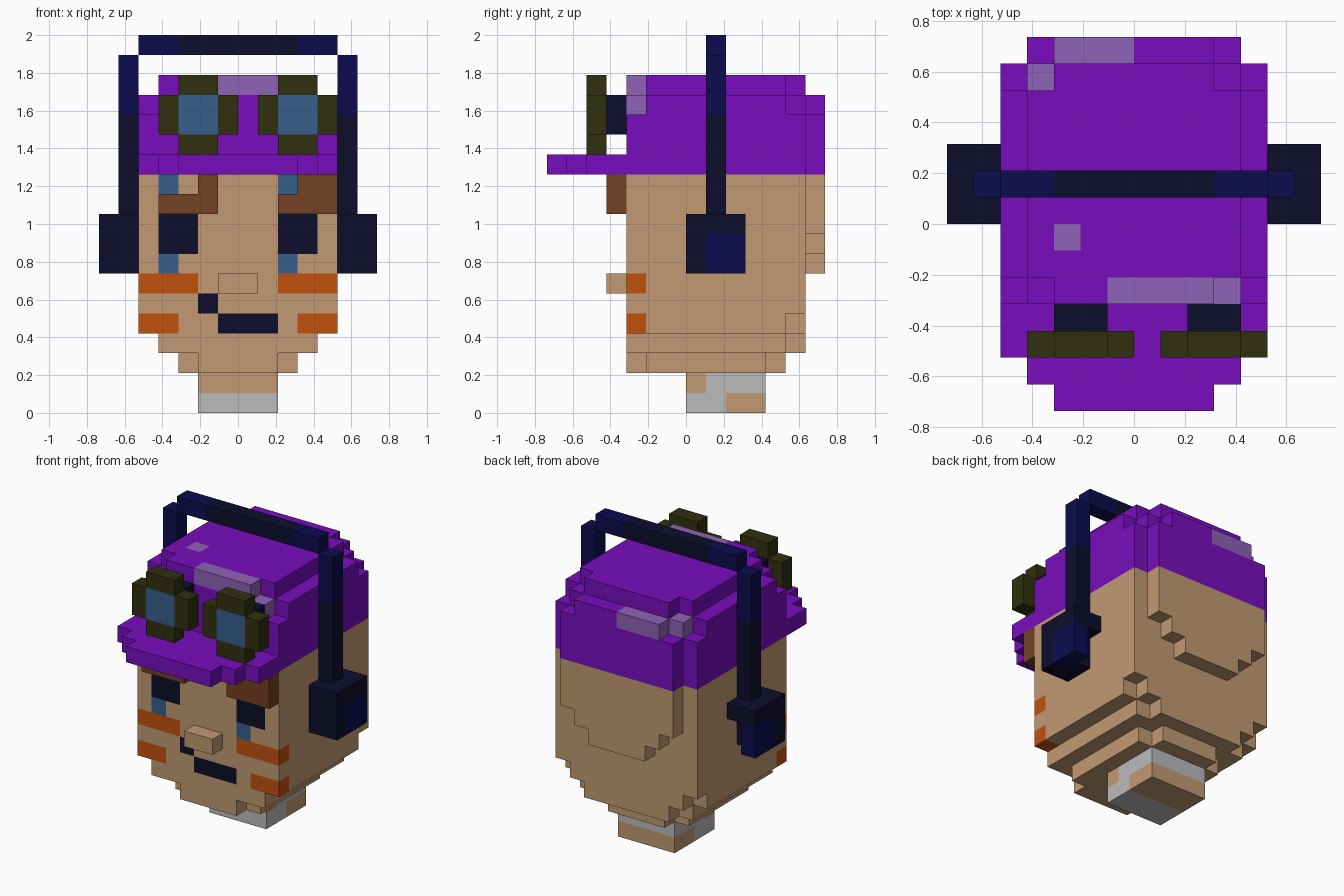
import bpy
import bmesh
from mathutils import Vector

cube = bpy.data.objects.get("Cube")
if cube:
    bpy.data.objects.remove(cube, do_unlink=True)

UNIT = 2 / 19  # edge length of one block


def material(name, *rgb):
    """Flat material from sRGB bytes, converted to linear."""
    linear = [(c / 255 / 12.92) if c < 11 else ((c / 255 + 0.055) / 1.055) ** 2.4 for c in rgb]
    mat = bpy.data.materials.new(name)
    mat.use_nodes = True
    mat.diffuse_color = (*linear, 1)
    bsdf = next(n for n in mat.node_tree.nodes if n.type == 'BSDF_PRINCIPLED')
    bsdf.inputs["Base Color"].default_value = (*linear, 1)
    bsdf.inputs["Roughness"].default_value = 0.9
    return mat


PURPLE = material("purple", 120, 13, 190)
LILAC = material("lilac", 143, 98, 182)
SKIN = material("skin", 193, 154, 115)
BROWN = material("brown", 115, 65, 35)
ORANGE = material("orange", 194, 81, 15)
NAVY = material("dark navy", 13, 13, 44)
INDIGO = material("indigo", 12, 12, 80)
OLIVE = material("olive", 48, 48, 15)
BLUE = material("steel blue", 55, 95, 140)
GREY = material("light grey", 187, 187, 187)


def box(x, y, z):
    """Set of unit cells inside three (low, high) ranges."""
    return {(i, j, k) for i in range(*x) for j in range(*y) for k in range(*z)}


def wide(half, y, z):
    """Box centred on x = 0."""
    return box((-half, half), y, z)


def mirrored(cells):
    return {(-1 - i, j, k) for i, j, k in cells}


def both(cells):
    return cells | mirrored(cells)


def part(name, cells, base, paint=()):
    """Blocky solid: outer faces of the cells, painted cell by cell."""
    mats = [base] + [m for m, _ in paint]
    bm = bmesh.new()
    corners = {}

    def vert(p):
        if p not in corners:
            corners[p] = bm.verts.new(Vector(p) * UNIT)
        return corners[p]

    for cell in sorted(cells):
        index = 0
        for n, (_, area) in enumerate(paint, 1):
            if cell in area:
                index = n
        for axis in range(3):
            for side in (0, 1):
                near = list(cell)
                near[axis] += 2 * side - 1
                if tuple(near) in cells:
                    continue
                ring = []
                for a, b in ((0, 0), (1, 0), (1, 1), (0, 1)):
                    p = list(cell)
                    p[axis] += side
                    p[(axis + 1) % 3] += a
                    p[(axis + 2) % 3] += b
                    ring.append(vert(tuple(p)))
                face = bm.faces.new(ring if side else ring[::-1])
                face.material_index = index
    mesh = bpy.data.meshes.new(name)
    bm.to_mesh(mesh)
    bm.free()
    for m in mats:
        mesh.materials.append(m)
    obj = bpy.data.objects.new(name, mesh)
    bpy.context.collection.objects.link(obj)
    return obj


# Neck with a stepped collar
part("neck", wide(2, (0, 4), (0, 2)), SKIN, [
    (GREY, wide(2, (1, 4), (1, 2)) | wide(2, (0, 2), (0, 1)))])

# Head: stepped chin, main block and raised back
head = (wide(2, (-3, 5), (2, 3)) | wide(3, (-2, 4), (2, 3))
        | wide(4, (-3, 5), (3, 4)) | wide(3, (5, 6), (3, 4))
        | wide(5, (-3, 5), (4, 12)) | wide(4, (5, 6), (4, 5)) | wide(5, (5, 6), (5, 12))
        | wide(2, (6, 7), (7, 8)) | wide(3, (6, 7), (8, 9)) | wide(4, (6, 7), (9, 12)))
FACE = (-3, -2)
stripes = both(box((2, 5), FACE, (6, 7)) | box((3, 5), FACE, (4, 5)))
eyes = both(box((2, 4), FACE, (8, 10)))
mouth = box((-1, 2), FACE, (4, 5)) | box((-2, -1), FACE, (5, 6))
tears = set()
for x in (-4, 2):
    for z in (7, 11):
        tears |= box((x, x + 1), FACE, (z, z + 1))
part("head", head, SKIN, [(ORANGE, stripes), (NAVY, eyes | mouth), (BLUE, tears)])

# Raised facial features
RAISED = (-4, -3)
part("nose", wide(1, RAISED, (6, 7)), SKIN)
part("right_eyebrow", box((-4, -1), RAISED, (10, 11)) | box((-2, -1), RAISED, (11, 12)), BROWN)
part("left_eyebrow", box((2, 5), RAISED, (10, 11)) | box((3, 5), RAISED, (11, 12)), BROWN)

# Cap: crown with stepped top corners and a tapered brim
crown = (wide(5, (-3, 6), (12, 15)) | wide(4, (6, 7), (12, 15))
         | wide(4, (-3, 6), (15, 16)) | wide(5, (-2, 5), (15, 16)) | wide(3, (6, 7), (15, 16))
         | wide(3, (-3, 6), (16, 17)) | wide(4, (-2, 5), (16, 17)))
shine = (box((-1, 3), FACE, (16, 17)) | box((3, 4), FACE, (15, 16))
         | box((-3, -2), (-1, 0), (16, 17))
         | box((-3, 0), (6, 7), (15, 16)) | box((-4, -3), (5, 6), (15, 16)))
part("cap_crown", crown, PURPLE, [(LILAC, shine)])
part("cap_brim", wide(5, (-5, -3), (12, 13)) | wide(4, (-6, -5), (12, 13))
     | wide(3, (-7, -6), (12, 13)), PURPLE)

# Goggles: cross-shaped rims with square lenses on short mounts
for side, x in (("right", -4), ("left", 1)):
    lens = box((x + 1, x + 3), (-5, -4), (14, 16))
    rim = box((x, x + 4), (-5, -4), (14, 16)) | box((x + 1, x + 3), (-5, -4), (13, 17))
    part(side + "_goggle", rim, OLIVE, [(BLUE, lens)])
    part(side + "_goggle_mount", box((x + 1, x + 3), RAISED, (14, 16)), NAVY)

# Headphones: band, arms and ear cups
part("headphone_band", wide(5, (1, 2), (18, 19)), INDIGO, [(NAVY, wide(3, (1, 2), (18, 19)))])
arm = box((5, 6), (1, 2), (10, 18))
arm_top = box((5, 6), (1, 2), (15, 18))
cup = box((5, 7), (0, 3), (7, 10)) - box((5, 6), (2, 3), (7, 9))
pad = box((6, 7), (1, 3), (7, 9))
for side, place in (("left", set), ("right", mirrored)):
    part(side + "_headphone_arm", place(arm), NAVY, [(INDIGO, place(arm_top))])
    part(side + "_ear_cup", place(cup), NAVY, [(INDIGO, place(pad))])
